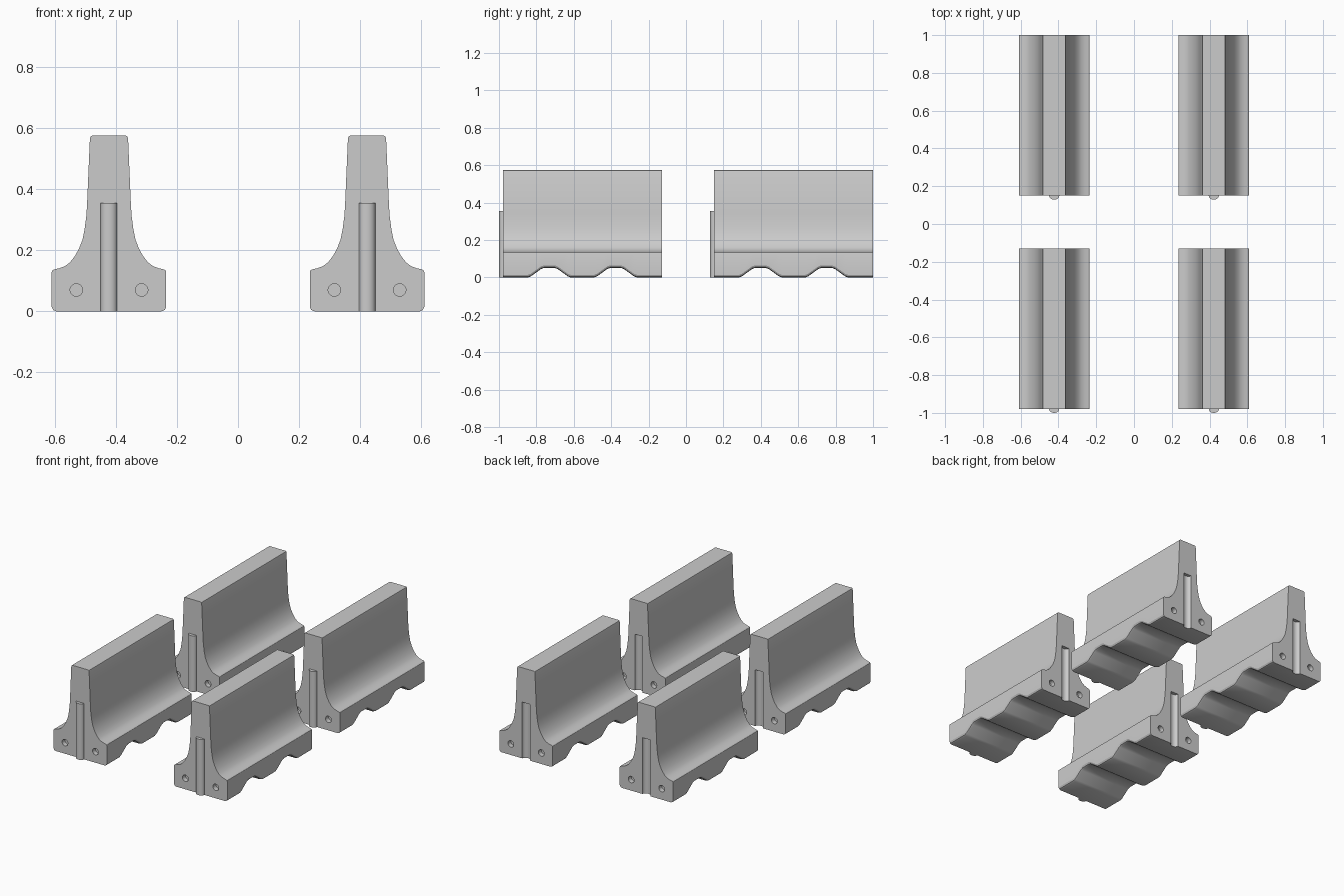
import bpy, bmesh, math

if "Cube" in bpy.data.objects:
    bpy.data.objects.remove(bpy.data.objects["Cube"])

HALF, TONGUE, CX = 0.425, 0.0215, 0.4225

# half cross-section (offset from centre, z), above the base chamfer
SIDE = [(0.1875, 0.128), (0.186, 0.133), (0.181, 0.137), (0.163, 0.141),
        (0.144, 0.148), (0.128, 0.160), (0.111, 0.182), (0.098, 0.206),
        (0.087, 0.234), (0.080, 0.268), (0.0745, 0.310), (0.072, 0.345),
        (0.0625, 0.566), (0.0605, 0.572), (0.056, 0.575)]
# half of the underside: distance from the middle, lift
ARCH = [(0, 0), (0.062, 0), (0.078, 0.006), (0.132, 0.045), (0.148, 0.051),
        (0.206, 0.051), (0.222, 0.045), (0.276, 0.006), (0.292, 0), (HALF, 0)]


def make_object(name, bm, x=0, y=0):
    bmesh.ops.recalc_face_normals(bm, faces=bm.faces)
    me = bpy.data.meshes.new(name)
    bm.to_mesh(me)
    bm.free()
    ob = bpy.data.objects.new(name, me)
    ob.location = (x, y, 0)
    bpy.context.collection.objects.link(ob)
    return ob


def loft(bm, rings):
    rows = [[bm.verts.new(p) for p in r] for r in rings]
    n = len(rows[0])
    for a, b in zip(rows, rows[1:]):
        for i in range(n):
            j = (i + 1) % n
            bm.faces.new((a[i], a[j], b[j], b[i]))
    bm.faces.new(rows[0])
    bm.faces.new(rows[-1])


def half_round(y0, steps=14):
    r = 0.027
    return [(-r * math.cos(math.pi * i / steps),
             y0 - TONGUE * math.sin(math.pi * i / steps)) for i in range(steps + 1)]


def smooth(ob):
    bpy.ops.object.select_all(action='DESELECT')
    ob.select_set(True)
    bpy.context.view_layer.objects.active = ob
    bpy.ops.object.shade_smooth_by_angle(angle=math.radians(25))


# barrier body, lofted along y with the wavy underside
stations = [(-y, h) for y, h in reversed(ARCH[1:])] + ARCH
rings = []
for y, h in stations:
    half = [(0.172, h), (0.182, h + 0.004), (0.1875, h + 0.014)] + SIDE
    rings.append([(x, y, z) for x, z in half] + [(-x, y, z) for x, z in reversed(half)])
bm = bmesh.new()
loft(bm, rings)
body = make_object("barrier_body", bm)

# cutter: groove in the back end and blind lifting holes in both ends
bm = bmesh.new()
slot = half_round(HALF) + [(0.027, HALF + 0.05), (-0.027, HALF + 0.05)]
loft(bm, [[(x, y, z) for x, y in slot] for z in (-0.05, 0.357)])
for sx in (-1, 1):
    for sy in (-1, 1):
        circle = [(sx * 0.107 + 0.0205 * math.cos(i * math.tau / 20),
                   0.07 + 0.0205 * math.sin(i * math.tau / 20)) for i in range(20)]
        loft(bm, [[(x, sy * y, z) for x, z in circle] for y in (HALF - 0.03, HALF + 0.03)])
cutter = make_object("end_cutter", bm)
cutter.hide_render = True

bpy.context.view_layer.objects.active = body
mod = body.modifiers.new("ends", 'BOOLEAN')
mod.operation, mod.solver, mod.object = 'DIFFERENCE', 'EXACT', cutter
bpy.ops.object.modifier_apply(modifier=mod.name)
bpy.data.objects.remove(cutter)
smooth(body)

# locking tongue on the front end
bm = bmesh.new()
loft(bm, [[(x, y, z) for x, y in half_round(-HALF)] for z in (0, 0.355)])
tongue = make_object("locking_tongue", bm)
smooth(tongue)

# four barriers sharing the same meshes
spots = [(sx * CX, y) for sx in (-1, 1) for y in (-0.5535, 0.575)]
for part in (body, tongue):
    part.location = (*spots[0], 0)
    for x, y in spots[1:]:
        copy = part.copy()
        copy.location = (x, y, 0)
        bpy.context.collection.objects.link(copy)
